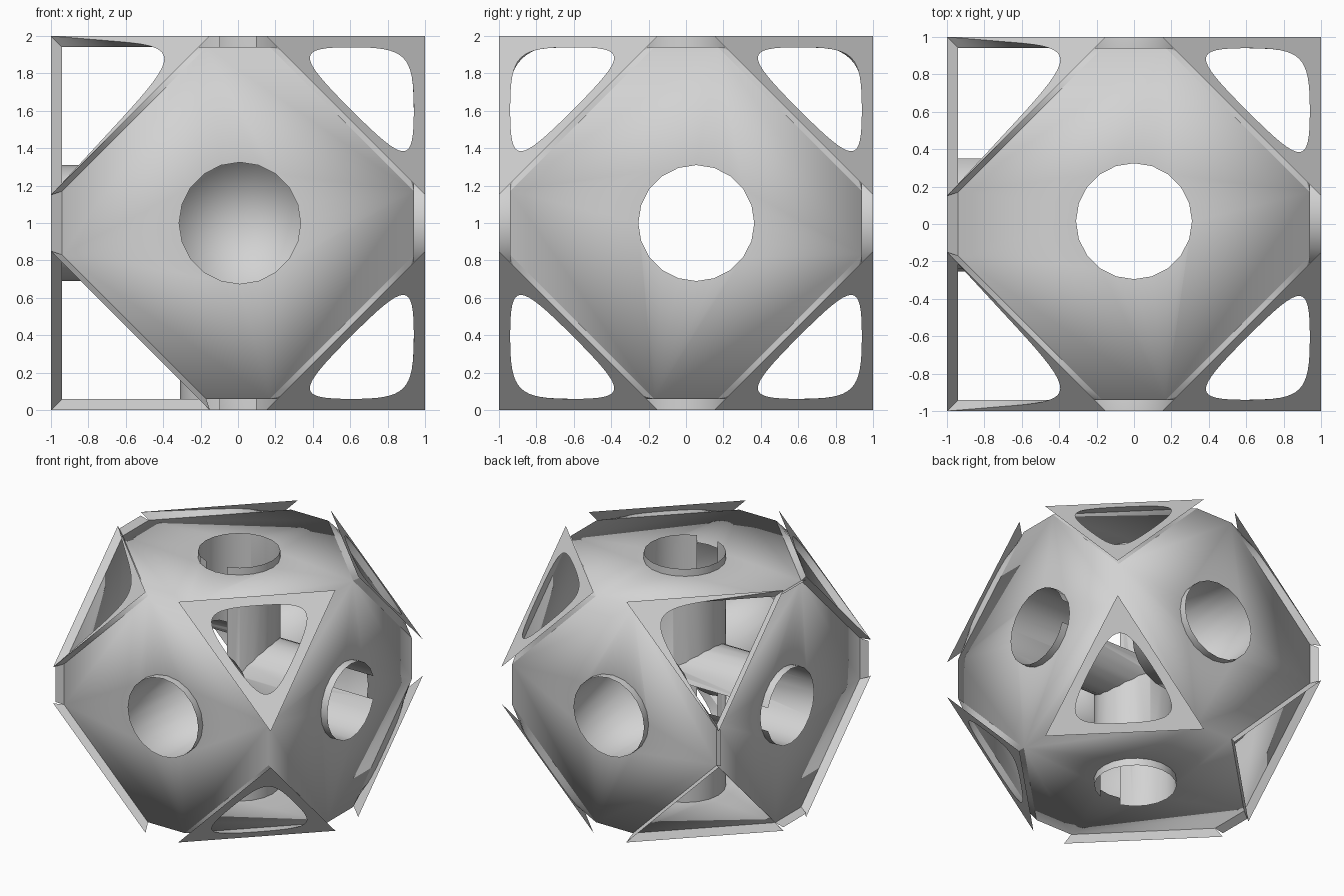
import bpy, bmesh, math
from itertools import permutations, product
from mathutils import Matrix, Vector

old = bpy.data.objects.get("Cube")
if old:
    bpy.data.objects.remove(old, do_unlink=True)

grey = bpy.data.materials.new("light_grey")
grey.use_nodes = True
colour = (0.65, 0.65, 0.65, 1)
grey.diffuse_color = colour
grey.node_tree.nodes["Principled BSDF"].inputs["Base Color"].default_value = colour

LIFT = Vector((0, 0, 1))
SIDES = 20
SKIN = 0.94   # distance of the shell faces from the centre
TIP = 0.17    # half length of the edges shared by two shell faces
# Axis letter -> bore centre and radius
BORES = {"x": (Vector((0, 0.055, 0)), 0.31),
         "y": (Vector((0.01, 0, 0)), 0.325),
         "z": (Vector((0, 0.015, 0)), 0.31)}
TURN = {"x": Matrix.Rotation(math.pi / 2, 4, "Y"),
        "y": Matrix.Rotation(-math.pi / 2, 4, "X"),
        "z": Matrix.Identity(4)}


def finish(bm, name):
    bmesh.ops.translate(bm, verts=bm.verts[:], vec=LIFT)
    mesh = bpy.data.meshes.new(name)
    bm.to_mesh(mesh)
    bm.free()
    obj = bpy.data.objects.new(name, mesh)
    bpy.context.collection.objects.link(obj)
    mesh.materials.append(grey)
    return obj


def select(obj):
    bpy.ops.object.select_all(action="DESELECT")
    obj.select_set(True)
    bpy.context.view_layer.objects.active = obj


def rod(axis, name, half):
    centre, radius = BORES[axis]
    bm = bmesh.new()
    bmesh.ops.create_cone(bm, cap_ends=True, segments=SIDES, radius1=radius,
                          radius2=radius, depth=2 * half,
                          matrix=Matrix.Translation(centre) @ TURN[axis])
    return finish(bm, name)


def combine(obj, other, operation):
    mod = obj.modifiers.new("cut", "BOOLEAN")
    mod.operation, mod.object, mod.solver = operation, other, "EXACT"
    select(obj)
    bpy.ops.object.modifier_apply(modifier=mod.name)
    bpy.data.objects.remove(other, do_unlink=True)


def remove_faces(obj, rule):
    bm = bmesh.new()
    bm.from_mesh(obj.data)
    unwanted = [f for f in bm.faces if rule(f)]
    bmesh.ops.delete(bm, geom=unwanted, context="FACES")
    bm.to_mesh(obj.data)
    bm.free()


# Shell: thin truncated cube with open corners and round openings
bm = bmesh.new()
points = {tuple(a * s for a, s in zip(p, signs))
          for signs in product((-1, 1), repeat=3)
          for p in permutations((SKIN, SKIN, TIP))}
for p in sorted(points):
    bm.verts.new(p)
bmesh.ops.convex_hull(bm, input=bm.verts[:])
bmesh.ops.dissolve_limit(bm, angle_limit=0.02, verts=bm.verts[:], edges=bm.edges[:])
bmesh.ops.recalc_face_normals(bm, faces=bm.faces[:])
shell = finish(bm, "shell")
for axis in BORES:
    combine(shell, rod(axis, "bore_cutter", 1.2), "DIFFERENCE")
remove_faces(shell, lambda f: not any(
    all(abs(abs((v.co - LIFT)[k]) - SKIN) < 0.001 for v in f.verts) for k in range(3)))
select(shell)
bpy.ops.object.shade_smooth()

# Crossed through tubes with open ends, standing proud of the shell
tubes = rod("x", "crossed_tubes", 1)
combine(tubes, rod("z", "upright_tube", 1), "UNION")
remove_faces(tubes, lambda f: any(
    all(abs((v.co - LIFT)[k]) > 0.99 for v in f.verts) for k in (0, 2)))
select(tubes)
bpy.ops.object.shade_smooth_by_angle(angle=math.radians(35))

# Blind sockets on the front and back
for name, side, floor in (("front_socket", -1, 0.33), ("back_socket", 1, 0.38)):
    centre, radius = BORES["y"]
    bm = bmesh.new()
    rings = []
    for depth in (1, floor):
        rings.append([bm.verts.new(centre + Vector((radius * math.cos(a), side * depth,
                                                    radius * math.sin(a))))
                      for a in (math.tau * i / SIDES for i in range(SIDES))])
    middle = bm.verts.new(centre + Vector((0, side * floor, 0)))
    for i in range(SIDES):
        j = (i + 1) % SIDES
        bm.faces.new((rings[0][i], rings[0][j], rings[1][j], rings[1][i]))
        bm.faces.new((rings[1][i], rings[1][j], middle))
    bmesh.ops.recalc_face_normals(bm, faces=bm.faces[:])
    socket = finish(bm, name)
    select(socket)
    bpy.ops.object.shade_smooth()

# Corner frames: raised triangular plates whose windows slope back to the shell
STEPS = 16


def triangle(size, margin):
    return [Vector([size - 2 * margin if k == i else margin for k in range(3)])
            for i in range(3)]


def outline(tips, rounded):
    path = []
    for i, tip in enumerate(tips):
        a, b = (tip + tips[i - 1]) / 2, (tip + tips[(i + 1) % 3]) / 2
        h, g = a.lerp(tip, 0.88), b.lerp(tip, 0.88)
        for step in range(STEPS):
            t = step / STEPS
            if rounded[i]:
                s = 1 - t
                path.append(a * s**3 + h * 3 * s * s * t + g * 3 * s * t * t + b * t**3)
            else:
                path.append(a.lerp(tip, 2 * t) if t < 0.5 else tip.lerp(b, 2 * t - 1))
    return path


PLATE = triangle(0.85, 0)
WINDOW = triangle(0.85, 0.06)
SEAT = triangle(3 - 2 * SKIN - TIP, 1 - SKIN)
SHARP = (False,) * 3

for sx, sy, sz in product((-1, 1), repeat=3):
    # Windows on the right reach the plate edge, except one rounded upper corner
    rounded = (True,) * 3 if sx > 0 else (sz > 0, False, False)
    window = [w if r else p for w, p, r in zip(WINDOW, PLATE, rounded)]
    bm = bmesh.new()
    loops = [[bm.verts.new((sx * (1 - p.x), sy * (1 - p.y), sz * (1 - p.z))) for p in path]
             for path in (outline(PLATE, SHARP), outline(window, rounded),
                          outline(SEAT, SHARP))]
    for outer, inner in zip(loops, loops[1:]):
        for i in range(len(outer)):
            j = (i + 1) % len(outer)
            bm.faces.new((outer[i], outer[j], inner[j], inner[i]))
    if sx * sy * sz < 0:
        bmesh.ops.reverse_faces(bm, faces=bm.faces[:])
    bmesh.ops.remove_doubles(bm, verts=bm.verts[:], dist=0.0001)
    words = ("left" if sx > 0 else "right", "back" if sy > 0 else "front",
             "upper" if sz > 0 else "lower")
    frame = finish(bm, "_".join(words) + "_corner_frame")
    select(frame)
    bpy.ops.object.shade_smooth_by_angle(angle=math.radians(30))

# Short raised lips between the frames on the right side
bm = bmesh.new()
for side, upright in product((-1, 1), (False, True)):
    quad = []
    for x, reach, half in ((-SKIN, SKIN, TIP), (-1, 0.97, 0.15)):
        for end in (half, -half) if x == -1 else (-half, half):
            quad.append(bm.verts.new((x, end, side * reach) if upright
                                     else (x, side * reach, end)))
    bm.faces.new(quad)
finish(bm, "right_edge_lips")
